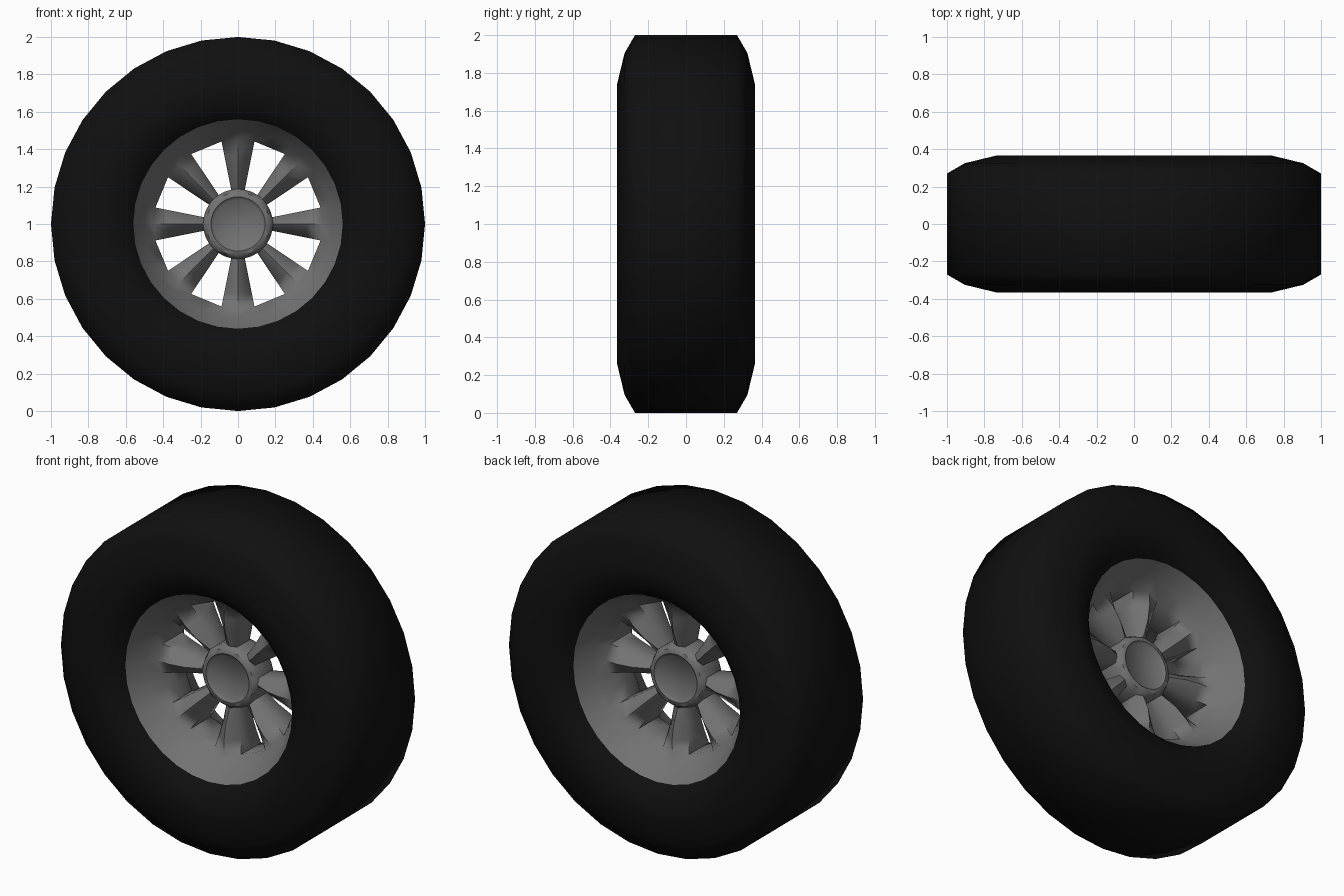
import bpy, bmesh, math

if "Cube" in bpy.data.objects:
    bpy.data.objects.remove(bpy.data.objects["Cube"])

SEG = 32           # sides of the wheel; each of the 8 spokes uses 2, each gap 2
AXLE_Z = 1.0


def material(name, value):
    m = bpy.data.materials.new(name)
    m.diffuse_color = (value, value, value, 1)
    m.use_nodes = True
    m.node_tree.nodes["Principled BSDF"].inputs["Base Color"].default_value = m.diffuse_color
    return m


def ring(bm, radius, y, spoke_bump=0.0, flatten=False):
    """One ring of vertices round the axle, pushed forward on spoke centres."""
    verts = []
    for k in range(SEG):
        a = 2 * math.pi * k / SEG
        r = radius * math.cos(2 * math.pi / SEG) if flatten and k % 4 == 2 else radius
        yy = y - spoke_bump if k % 4 == 0 else y
        verts.append(bm.verts.new((r * math.cos(a), yy, r * math.sin(a))))
    return verts


def bridge(bm, a, b, gaps=False):
    for k in range(SEG):
        if gaps and k % 4 in (1, 2):
            continue
        n = (k + 1) % SEG
        bm.faces.new((a[k], a[n], b[n], b[k]))


def finish(name, bm, mat, angle):
    # front half is modelled, the back is mirrored
    bmesh.ops.recalc_face_normals(bm, faces=bm.faces)
    if sum(f.normal.y * f.calc_area() for f in bm.faces) > 0:
        bmesh.ops.reverse_faces(bm, faces=bm.faces)
    me = bpy.data.meshes.new(name)
    bm.to_mesh(me)
    bm.free()
    ob = bpy.data.objects.new(name, me)
    bpy.context.collection.objects.link(ob)
    ob.location.z = AXLE_Z
    me.materials.append(mat)
    mod = ob.modifiers.new("Mirror", 'MIRROR')
    mod.use_axis = (False, True, False)
    bpy.ops.object.select_all(action='DESELECT')
    ob.select_set(True)
    bpy.context.view_layer.objects.active = ob
    bpy.ops.object.shade_smooth_by_angle(angle=math.radians(angle))
    return ob


# tyre: flat tread, bevelled shoulder, sidewall turning in to the rim
bm = bmesh.new()
rings = [ring(bm, r, y) for r, y in
         [(1, 0), (1, -0.27), (0.905, -0.325), (0.74, -0.365), (0.62, -0.34), (0.56, -0.28)]]
for a, b in zip(rings, rings[1:]):
    bridge(bm, a, b)
finish("tyre", bm, material("rubber", 0.005), 75)

# rim: dished barrel, rounded spokes with gaps between, hub with sunken cap
# (radius, y, forward bulge of the spoke centre)
profile = [(0.56, -0.28, 0), (0.50, -0.165, 0.01), (0.45, -0.095, 0.035),
           (0.37, -0.075, 0.06), (0.28, -0.06, 0.06), (0.187, -0.06, 0.02),
           (0.17, -0.095, 0), (0.145, -0.1, 0), (0.13, -0.085, 0)]
bm = bmesh.new()
rings = [ring(bm, r, y, b, flatten=(i == 2)) for i, (r, y, b) in enumerate(profile)]
for i, (a, b) in enumerate(zip(rings, rings[1:])):
    bridge(bm, a, b, gaps=(2 <= i < 5))
bm.faces.new(rings[-1])

# gap walls run from the front face back to the middle plane
loose = [v for v in bm.verts if not v.link_faces]
bmesh.ops.delete(bm, geom=loose, context='VERTS')
edges = [e for e in bm.edges if e.is_boundary
         and all(math.hypot(v.co.x, v.co.z) < 0.47 for v in e.verts)]
walls = bmesh.ops.extrude_edge_only(bm, edges=edges)["geom"]
for v in walls:
    if isinstance(v, bmesh.types.BMVert):
        v.co.y = 0
finish("rim", bm, material("alloy", 0.17), 50)
